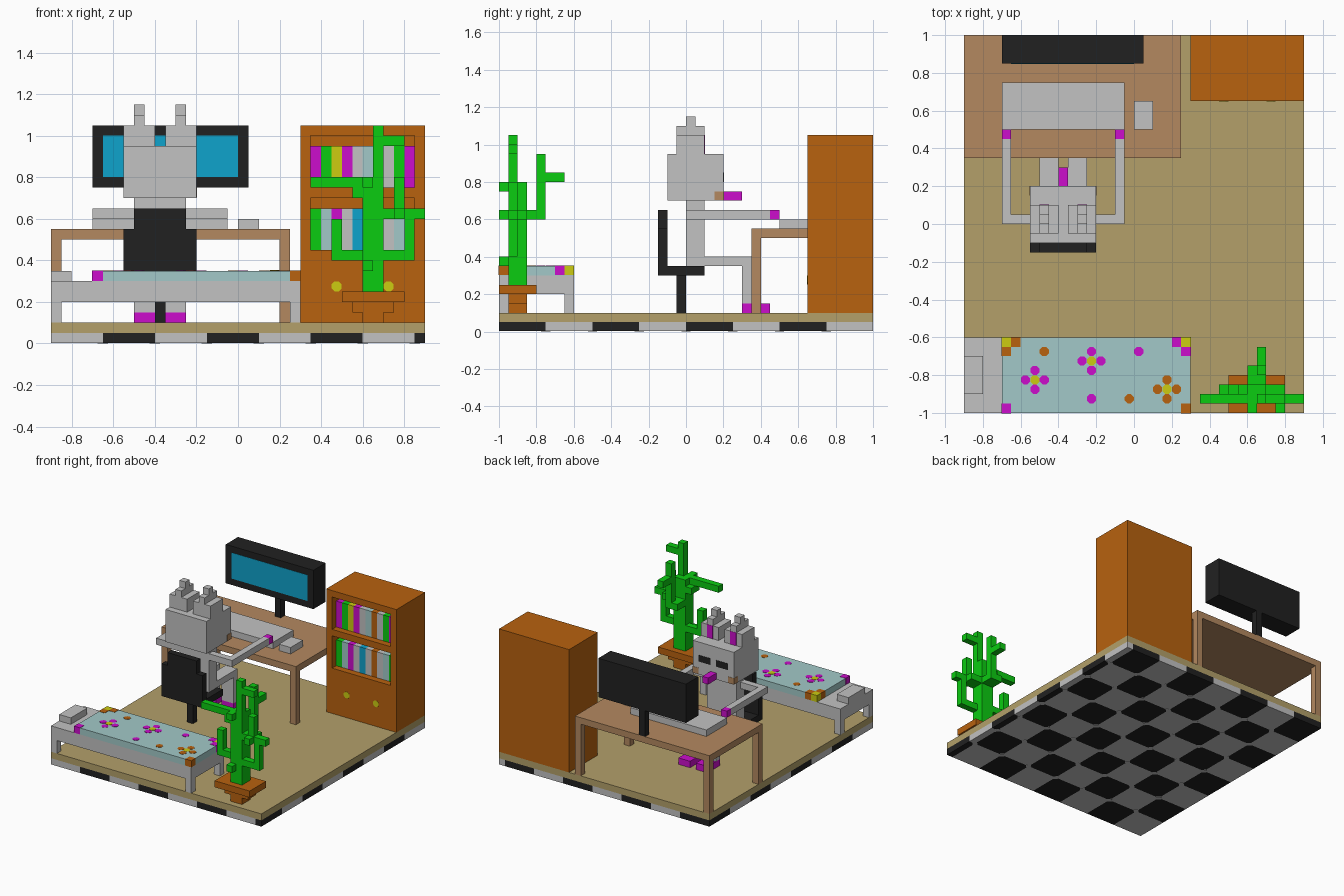
import bpy, bmesh, math


def lin(c):
    c /= 255
    return c / 12.92 if c <= 0.04045 else ((c + 0.055) / 1.055) ** 2.4


COLORS = {
    "green": (11, 204, 17), "magenta": (204, 13, 204), "yellow": (204, 204, 17),
    "orange": (184, 98, 15), "tan": (179, 160, 106), "gray": (194, 194, 194),
    "black": (33, 33, 33), "blue": (15, 163, 204), "pale_blue": (162, 201, 200),
    "brown": (180, 137, 96)}
MATS = {}
for key, rgb in COLORS.items():
    m = bpy.data.materials.new(key)
    m.diffuse_color = (*[lin(c) for c in rgb], 1)
    MATS[key] = m


def add_box(bm, x0, x1, y0, y1, z0, z1, index=0):
    v = [bm.verts.new((x, y, z)) for x in (x0, x1) for y in (y0, y1) for z in (z0, z1)]
    for f in ((0, 1, 3, 2), (4, 6, 7, 5), (0, 4, 5, 1), (2, 3, 7, 6), (0, 2, 6, 4), (1, 5, 7, 3)):
        bm.faces.new([v[i] for i in f]).material_index = index


def finish(name, bm, colors):
    bmesh.ops.recalc_face_normals(bm, faces=bm.faces[:])
    mesh = bpy.data.meshes.new(name)
    bm.to_mesh(mesh)
    bm.free()
    for c in colors:
        mesh.materials.append(MATS[c])
    obj = bpy.data.objects.new(name, mesh)
    bpy.context.collection.objects.link(obj)
    return obj


def part(name, color, *boxes):
    """One object made of boxes (x0, x1, y0, y1, z0, z1)."""
    bm = bmesh.new()
    for b in boxes:
        add_box(bm, *b)
    return finish(name, bm, [color])


def dots(name, color, centers, z, r=0.026, axis="z", sides=8):
    """Thin many-sided plates, lying flat (z) or facing the front (y)."""
    bm = bmesh.new()
    for a, b in centers:
        ring = []
        for i in range(sides):
            t = 2 * math.pi * (i + 0.5 * (sides == 8)) / sides
            u, w = a + r * math.cos(t), b + r * math.sin(t)
            ring.append(bm.verts.new((u, w, z) if axis == "z" else (u, z, w)))
        f = bm.faces.new(ring)
        ext = bmesh.ops.extrude_face_region(bm, geom=[f])
        d = (0, 0, 0.002) if axis == "z" else (0, -0.002, 0)
        bmesh.ops.translate(bm, vec=d, verts=[e for e in ext["geom"] if isinstance(e, bmesh.types.BMVert)])
    finish(name, bm, [color])


# Floor: checkered base below a tan slab
bm = bmesh.new()
for i in range(8):
    for j in range(8):
        x, y = -0.9 + 0.25 * i, -1 + 0.25 * j
        add_box(bm, x, min(x + 0.25, 0.9), y, y + 0.25, 0.002, 0.05, (i + j) % 2)
finish("checker_base", bm, ["gray", "black"])
dots("checker_corners", "gray",
     [(-0.9 + 0.25 * i, -1 + 0.25 * j) for i in range(1, 8) for j in range(1, 8)], 0, 0.025, sides=4)
part("floor_slab", "tan", (-0.9, 0.9, -1, 1, 0.05, 0.1))

# Desk
part("desk", "brown", (-0.9, 0.25, 0.35, 1, 0.5, 0.55),
     *[(x, x + 0.05, y, y + 0.05, 0.1, 0.5) for x in (-0.9, 0.2) for y in (0.35, 0.95)])
part("monitor", "black", (-0.7, 0.05, 0.85, 1, 0.75, 1.05), (-0.35, -0.3, 0.95, 1, 0.55, 0.75))
part("screen", "blue", (-0.65, 0, 0.848, 0.852, 0.8, 1))
part("keyboard", "gray", (-0.7, -0.05, 0.5, 0.75, 0.55, 0.6))
part("mouse", "gray", (0, 0.1, 0.5, 0.65, 0.55, 0.6))

# Bookcase with two open shelves and a closed cupboard
part("bookcase", "orange", (0.3, 0.35, 0.65, 1, 0.1, 1.05), (0.85, 0.9, 0.65, 1, 0.1, 1.05),
     (0.35, 0.85, 0.95, 1, 0.1, 1.05), (0.35, 0.85, 0.65, 0.95, 1, 1.05),
     (0.35, 0.85, 0.65, 0.95, 0.7, 0.75), (0.35, 0.85, 0.65, 0.95, 0.1, 0.45))
dots("cupboard_knobs", "yellow", [(0.475, 0.275), (0.725, 0.275)], 0.65, axis="y")
ROWS = {0.75: "magenta green yellow magenta gray pale_blue orange gray green magenta",
        0.45: "green pale_blue magenta gray blue gray orange gray pale_blue green"}
for z, row in ROWS.items():
    for i, c in enumerate(row.split()):
        x = 0.35 + 0.05 * i
        part("book", c, (x, x + 0.05, 0.7, 0.95, z, z + 0.2))

# Bed
part("bed_frame", "gray", (-0.9, 0.3, -1, -0.6, 0.2, 0.3),
     *[(x, x + 0.05, y, y + 0.05, 0.1, 0.2) for x in (-0.9, 0.25) for y in (-1, -0.65)])
part("pillow", "gray", (-0.9, -0.8, -0.9, -0.7, 0.3, 0.35))
part("blanket", "pale_blue", (-0.7, 0.3, -1, -0.6, 0.3, 0.35))


# Blanket flowers and spots
def petals(*centers):
    return [(x + dx, y + dy) for x, y in centers
            for dx, dy in ((0.05, 0), (-0.05, 0), (0, 0.05), (0, -0.05))]


dots("magenta_spots", "magenta",
     petals((-0.225, -0.725), (-0.525, -0.825)) + [(0.025, -0.675), (-0.225, -0.925)], 0.35)
dots("orange_spots", "orange", petals((0.175, -0.875)) + [(-0.475, -0.675), (-0.025, -0.925)], 0.35)
dots("flower_centers", "yellow", [(-0.225, -0.725), (-0.525, -0.825), (0.175, -0.875)], 0.351)


def patch(x, y):
    # Square of pattern that wraps over the blanket edge
    e = 0.002
    return (x - (e if x < -0.69 else 0), x + 0.05 + (e if x > 0.24 else 0),
            y - (e if y < -0.99 else 0), y + 0.05 + (e if y > -0.66 else 0), 0.301, 0.352)


part("edge_magenta", "magenta", patch(-0.7, -1), patch(0.2, -0.65), patch(0.25, -0.7))
part("edge_orange", "orange", patch(0.25, -1), patch(-0.65, -0.65), patch(-0.7, -0.7))
part("edge_yellow", "yellow", patch(-0.7, -0.65), patch(0.25, -0.65))

# Chair
part("chair", "black", (-0.55, -0.2, -0.15, 0.1, 0.3, 0.35), (-0.55, -0.2, -0.15, -0.1, 0.35, 0.55),
     (-0.5, -0.25, -0.15, -0.1, 0.55, 0.65), (-0.4, -0.35, -0.05, 0, 0.1, 0.3))

# Seated cat: body and head, then mirrored pairs about its centre line
CX = -0.375


def pair(name, color, *boxes):
    # Boxes are given as offsets from the centre line
    out = []
    for a, b, *rest in boxes:
        out += [(CX + a, CX + b, *rest), (CX - b, CX - a, *rest)]
    part(name, color, *out)


part("cat_body", "gray", (-0.5, -0.25, 0, 0.1, 0.35, 0.7))
part("cat_head", "gray", (-0.55, -0.2, -0.1, 0.2, 0.7, 0.95))
part("tongue", "magenta", (-0.4, -0.35, 0.2, 0.3, 0.7, 0.75))
pair("ears", "gray", (0.025, 0.175, -0.05, 0.1, 0.95, 1.05),
     (0.075, 0.125, -0.05, 0.1, 1.05, 1.1), (0.075, 0.125, 0, 0.05, 1.1, 1.15))
pair("inner_ears", "magenta", (0.075, 0.125, 0.098, 0.102, 0.95, 1.05))
pair("eyes", "black", (0.025, 0.125, 0.198, 0.202, 0.8, 0.85))
pair("mouth_corners", "brown", (0.127, 0.177, 0.152, 0.202, 0.702, 0.75))
pair("arms", "gray", (0.125, 0.325, 0, 0.05, 0.6, 0.65), (0.275, 0.325, 0.05, 0.45, 0.6, 0.65))
pair("hands", "magenta", (0.275, 0.325, 0.45, 0.5, 0.6, 0.65))
pair("legs", "gray", (0.025, 0.125, 0.1, 0.35, 0.35, 0.4), (0.025, 0.125, 0.3, 0.35, 0.15, 0.35))
pair("feet", "magenta", (0.025, 0.125, 0.3, 0.45, 0.1, 0.15))

# Potted cactus
part("pot", "orange", (0.5, 0.8, -1, -0.8, 0.2, 0.25), (0.55, 0.75, -0.95, -0.85, 0.15, 0.2),
     (0.6, 0.7, -0.95, -0.85, 0.1, 0.15))
part("cactus_trunk", "green", (0.6, 0.7, -0.95, -0.85, 0.25, 0.8), (0.65, 0.7, -0.95, -0.9, 0.8, 1.05),
     (0.6, 0.65, -1, -0.95, 0.35, 0.4), (0.6, 0.65, -1, -0.95, 0.75, 0.8))
part("cactus_left_arms", "green", (0.35, 0.6, -0.95, -0.9, 0.75, 0.8), (0.55, 0.6, -0.95, -0.85, 0.7, 0.75),
     (0.45, 0.6, -0.9, -0.85, 0.4, 0.45), (0.45, 0.5, -0.9, -0.85, 0.45, 0.6))
part("cactus_right_arms", "green", (0.7, 0.85, -0.95, -0.9, 0.4, 0.45), (0.8, 0.85, -0.95, -0.9, 0.45, 0.65),
     (0.85, 0.9, -0.95, -0.9, 0.6, 0.65), (0.7, 0.8, -0.95, -0.9, 0.95, 1),
     (0.75, 0.8, -0.95, -0.9, 0.65, 0.8), (0.7, 0.8, -0.95, -0.85, 0.6, 0.65),
     (0.75, 0.8, -1, -0.95, 0.6, 0.65))
part("cactus_back_arm", "green", (0.6, 0.7, -0.85, -0.75, 0.6, 0.65), (0.65, 0.7, -0.8, -0.75, 0.65, 0.95),
     (0.65, 0.7, -0.75, -0.65, 0.8, 0.85))
